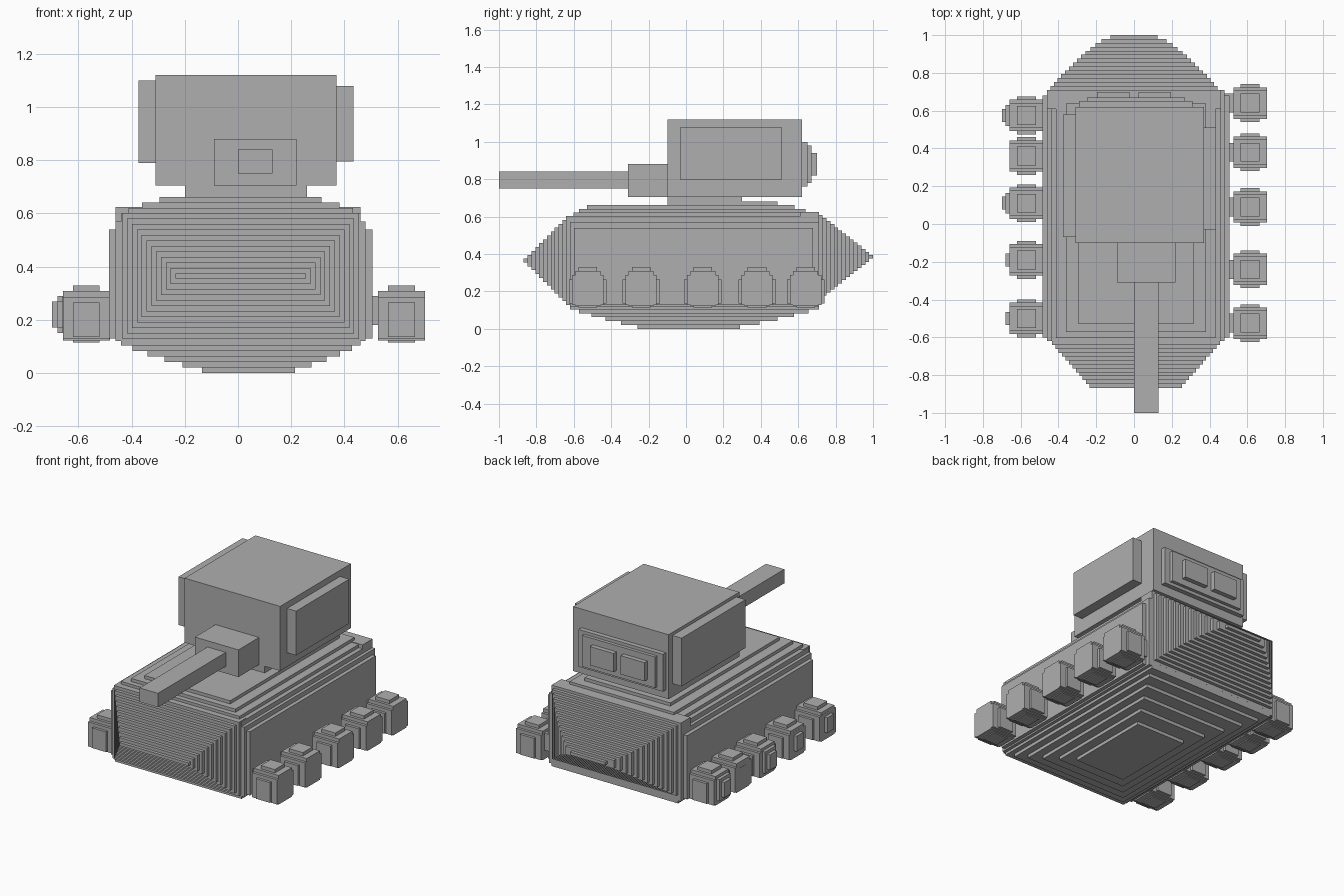
import bpy, bmesh
from math import sin, pi

cube = bpy.data.objects.get("Cube")
if cube:
    bpy.data.objects.remove(cube, do_unlink=True)

grey = bpy.data.materials.new("plain grey")
grey.use_nodes = True
colour = (.43, .43, .43, 1)
grey.diffuse_color = colour
grey.node_tree.nodes["Principled BSDF"].inputs["Base Color"].default_value = colour


def add_box(bm, x, y, z):
    """Add a box spanning three (low, high) ranges."""
    for vert in bmesh.ops.create_cube(bm, size=1)["verts"]:
        vert.co = [span[side > 0] for span, side in zip((x, y, z), vert.co)]


def around(centre, half):
    return centre - half, centre + half


def build(name, boxes):
    """Make one flat-shaded object from a list of boxes."""
    bm = bmesh.new()
    for box in boxes:
        add_box(bm, *box)
    bmesh.ops.recalc_face_normals(bm, faces=bm.faces)
    mesh = bpy.data.meshes.new(name)
    bm.to_mesh(mesh)
    bm.free()
    mesh.materials.append(grey)
    bpy.context.collection.objects.link(bpy.data.objects.new(name, mesh))


def block(name, x, y, z):
    build(name, [(x, y, z)])


def steps(count):
    """Yield each step number with its fraction from 0 to 1."""
    for index in range(count):
        yield index, index / (count - 1)


STEP = .0207  # thickness of one stair step
FRONT, BACK = -.62, .71  # ends of the box-shaped middle of the hull

# Hull middle with a thin skin on both sides
block("hull_core", around(.01, .47), (FRONT, BACK), (.12, .57))
block("hull_sides", around(.01, .495), (-.6, .68), (.13, .54))

# Hull deck: slabs shrinking upwards along a rounded rule
deck = []
for index, t in steps(4):
    inset = t ** 1.5
    top = .6 + index * STEP
    deck.append((around(.01, .45 - .145 * inset),
                 (FRONT + .09 * inset, BACK - .13 * inset),
                 (top - .05, top)))
build("hull_deck", deck)

# Hull belly: slabs shrinking downwards along a rounded rule
belly = []
for index, t in steps(6):
    inset = t ** 1.25
    bottom = STEP * (5 - index)
    belly.append((around(.01 + .03 * t, .45 - .275 * inset),
                  (FRONT + .36 * inset, BACK - .42 * inset),
                  (bottom, bottom + .03)))
build("hull_belly", belly)

# Front wedge: steps growing evenly towards the hull
nose = []
for index, t in steps(12):
    nose.append((around(.01, .245 + .2 * t),
                 (-.868 + index * STEP, FRONT + .05),
                 around(.365, .01 + index * STEP)))
build("front_wedge", nose)

# Rear wedge: steps following a rounded plan
tail = []
for index, t in steps(15):
    tail.append((around(0, .125 + .335 * t ** .75),
                 (BACK - .1, 1 - index * STEP),
                 around(.385, .01 + .23 * t)))
build("rear_wedge", tail)

# Turret on its neck
block("turret_ring", (-.2, .26), (-.1, .49), (.65, .68))
block("turret_neck", (-.2, .26), (-.1, .3), (.66, .72))
block("turret_body", (-.31, .37), (-.1, .62), (.705, 1.12))

# Turret side plates
block("right_turret_plate", (-.375, -.3), (-.07, .58), (.79, 1.1))
block("left_turret_plate", (.36, .435), (-.03, .51), (.795, 1.08))

# Turret rear plate in two layers, with two raised panels
rear = []
for index, t in steps(2):
    rear.append((around(.01, .3 - .04 * t),
                 (.6, .65 + index * STEP),
                 around(.88, .12 - .02 * t)))
build("turret_rear_plate", rear)
for side, sign in (("left", 1), ("right", -1)):
    block(side + "_rear_panel", around(sign * .11, .085),
          (.6, .7), around(.88, .06))

# Gun
block("gun_mantlet", (-.09, .22), (-.31, -.09), (.705, .88))
block("gun_barrel", (0, .13), (-1, -.3), (.75, .84))


def wheel_body(centre, y):
    """A rounded blob of nested boxes, tall in the middle."""
    return [(around(centre, .05 + .045 * sin(pi * t)),
             around(y, .1 - .05 * t),
             (.135 - .02 * t, .265 + .065 * t))
            for index, t in steps(4)]


def hub_caps(reach, y):
    """Two shrinking steps on the outside of a right wheel."""
    return [((-reach + (1 - t) * STEP, -.55),
             around(y, .055 - t * STEP),
             around(.22, .07 - t * STEP))
            for index, t in steps(2)]


# Left wheels, front to back, each on an axle
for y in (-.525, -.24, .09, .38, .64):
    axle = ((.48, .6), around(y, .05), (.18, .29))
    build("left_wheel", wheel_body(.615, y) + [axle])

# Right wheels, front to back, set closer to the hull
for y, reach in ((-.5, .68), (-.19, .68), (.11, .7), (.36, .66), (.575, .7)):
    build("right_wheel", wheel_body(-.57, y) + hub_caps(reach, y))
